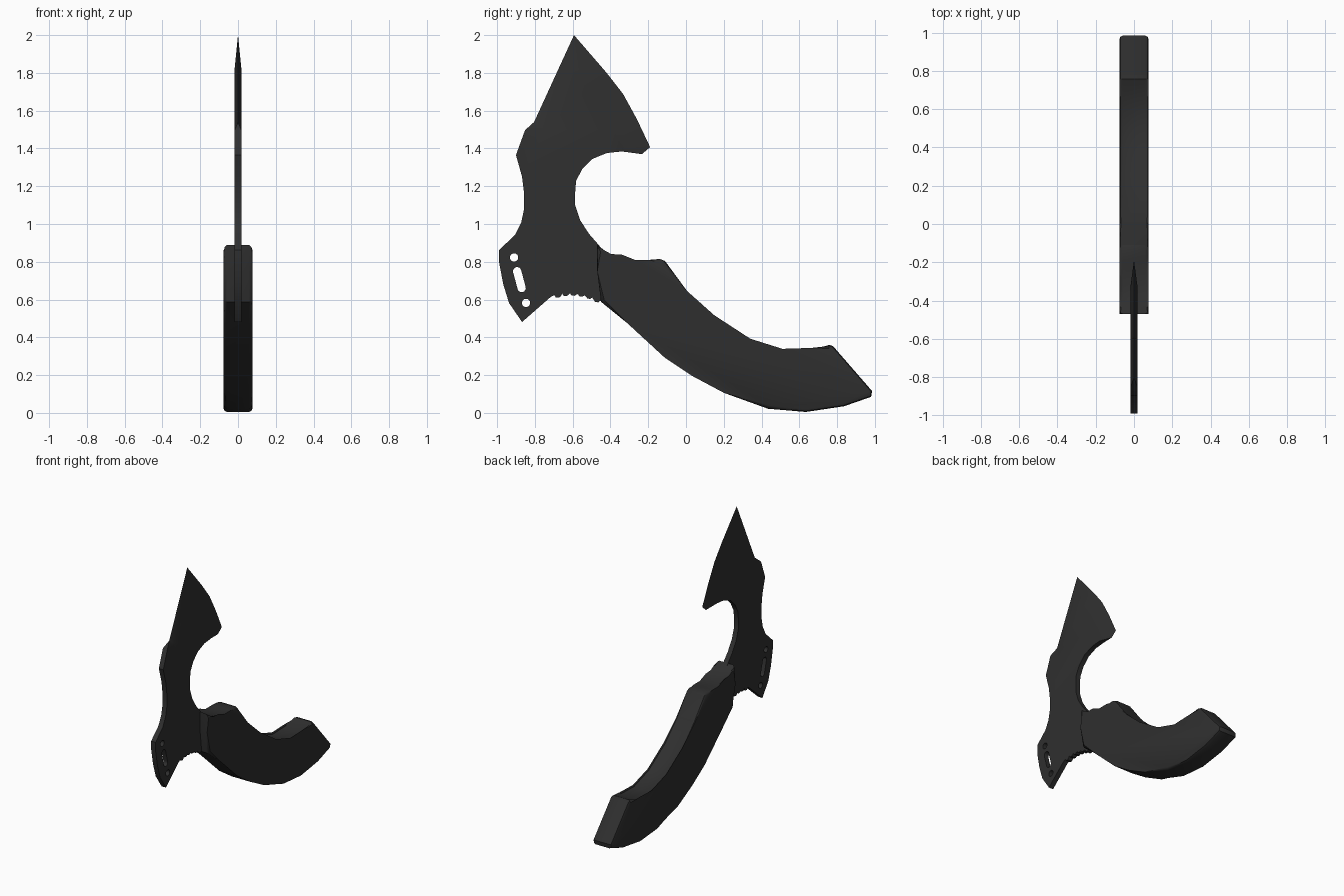
import bpy, bmesh, math
from mathutils import Vector

if "Cube" in bpy.data.objects:
    bpy.data.objects.remove(bpy.data.objects["Cube"])


def material(name, c):
    m = bpy.data.materials.new(name)
    m.diffuse_color = (c, c, c, 1)
    m.use_nodes = True
    m.node_tree.nodes["Principled BSDF"].inputs["Base Color"].default_value = m.diffuse_color
    return m


def finish(bm, name, mat=None):
    bmesh.ops.recalc_face_normals(bm, faces=bm.faces)
    me = bpy.data.meshes.new(name)
    bm.to_mesh(me)
    bm.free()
    ob = bpy.data.objects.new(name, me)
    bpy.context.collection.objects.link(ob)
    if mat:
        me.materials.append(mat)
    return ob


def smooth(ob):
    bpy.ops.object.select_all(action='DESELECT')
    ob.select_set(True)
    bpy.context.view_layer.objects.active = ob
    bpy.ops.object.shade_smooth_by_angle(angle=math.radians(30))


def prism(bm, pts, h):
    # closed slab of a (y, z) outline, from x = -h to x = h
    a = [bm.verts.new((h, y, z)) for y, z in pts]
    b = [bm.verts.new((-h, y, z)) for y, z in pts]
    caps = [bm.faces.new(a), bm.faces.new(b[::-1])]
    for i in range(len(pts)):
        j = (i + 1) % len(pts)
        bm.faces.new((a[j], a[i], b[i], b[j]))
    return caps


def ground_plate(pts, h):
    # slab where points with four numbers are ground to a sharp edge
    bm = bmesh.new()
    rows = []
    for p in pts:
        iy, iz = p[-2:]
        f, b = bm.verts.new((h, iy, iz)), bm.verts.new((-h, iy, iz))
        o = bm.verts.new((0, p[0], p[1])) if len(p) == 4 else None
        rows.append((f, b, o))
    bm.faces.new([r[0] for r in rows])
    bm.faces.new([r[1] for r in rows][::-1])
    for i, (f, b, o) in enumerate(rows):
        f2, b2, o2 = rows[(i + 1) % len(rows)]
        if o and o2:
            bm.faces.new((f, f2, o2, o))
            bm.faces.new((b2, b, o, o2))
        elif o or o2:
            s = o or o2
            bm.faces.new((f, f2, s))
            bm.faces.new((b2, b, s))
            bm.faces.new((f, s, b) if o2 else (f2, s, b2))
        else:
            bm.faces.new((f, f2, b2, b))
    return bm


steel = material("blackened steel", 0.029)
grip = material("black grip", 0.028)

# blade: beveled head, hook and neck down into the handle
outline = [
    (-.804, 1.54, -.75, 1.50), (-.593, 2.0, -.612, 1.82),
    (-.42, 1.80, -.52, 1.715), (-.333, 1.688, -.45, 1.61),
    (-.26, 1.555, -.385, 1.50), (-.19, 1.407, -.325, 1.40),
    (-.233, 1.37, -.329, 1.392), (-.34, 1.384), (-.418, 1.376),
    (-.497, 1.344), (-.55, 1.29), (-.582, 1.228), (-.587, 1.164),
    (-.587, 1.10), (-.56, 1.02), (-.513, .947), (-.476, .905),
    (-.434, .855), (-.38, .80), (-.38, .60)]
# thumb notches along the underside
n = 6
for i in range(n):
    y = -.455 - .25 * i / n
    z = .632 - 1.9 * (y + .59) ** 2
    outline += [(y, z - .005), (y - .010, z - .012),
                (y - .026, z - .010), (y - .034, z + .002)]
# rear spur and back of the neck
outline += [
    (-.715, .615), (-.868, .481), (-.937, .582), (-.968, .683),
    (-.99, .80), (-.99, .862), (-.905, .942), (-.873, 1.005),
    (-.857, 1.08), (-.857, 1.16), (-.868, 1.25), (-.9, 1.365),
    (-.852, 1.497)]
blade = finish(ground_plate(outline, .018), "blade", steel)

# two round holes and a slot through the spur
bm = bmesh.new()
for top, bottom in [((-.91, .823), (-.91, .823)),
                    ((-.894, .750), (-.870, .661)),
                    ((-.847, .582), (-.847, .582))]:
    t, b = Vector(top), Vector(bottom)
    d = t - b
    start = math.atan2(d.y, d.x) - math.pi / 2 if d.length else 0
    pts = []
    for k in range(18):
        c = t if k < 9 else b
        a = start + math.pi * (k if k < 9 else k - 1) / 8
        if not d.length:
            a = math.tau * k / 18
        pts.append((c.x + .022 * math.cos(a), c.y + .022 * math.sin(a)))
    prism(bm, pts, .1)
cutter = finish(bm, "hole_cutter")
cutter.hide_render = True
mod = blade.modifiers.new("holes", 'BOOLEAN')
mod.operation = 'DIFFERENCE'
mod.solver = 'EXACT'
mod.object = cutter
bpy.context.view_layer.objects.active = blade
bpy.ops.object.modifier_apply(modifier=mod.name)
bpy.data.objects.remove(cutter)
smooth(blade)

# curved handle with rounded long edges
profile = [
    (-.47, .889), (-.434, .862), (-.397, .841), (-.344, .82), (-.27, .81),
    (-.196, .81), (-.138, .815), (-.111, .804), (.005, .646), (.138, .503),
    (.333, .376), (.508, .321), (.667, .326), (.757, .36), (.778, .354),
    (.985, .116), (.98, .085), (.836, .035), (.635, .005), (.434, .022),
    (.201, .106), (.032, .196), (-.111, .291), (-.312, .476), (-.45, .588),
    (-.47, .75)]
bm = bmesh.new()
caps = prism(bm, profile, .076)
bmesh.ops.bevel(bm, geom=[e for f in caps for e in f.edges], offset=.018,
                segments=2, profile=.5, affect='EDGES')
smooth(finish(bm, "handle", grip))
